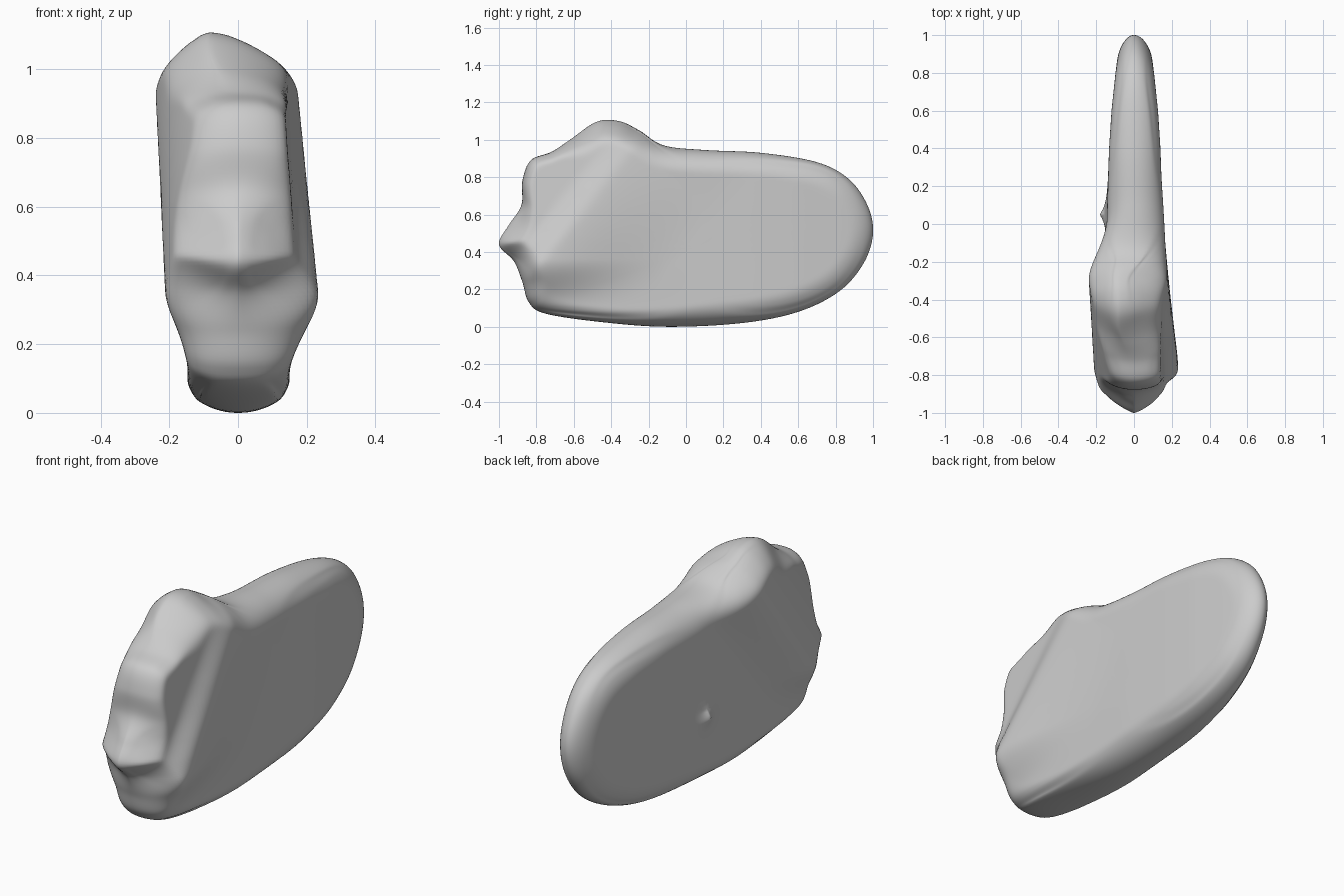
import bpy, bmesh, math
from mathutils import Vector

if "Cube" in bpy.data.objects:
    bpy.data.objects.remove(bpy.data.objects["Cube"])

# Side outline as (y, z), running from the tail over the top to the nose and back underneath
OUTLINE = [(1, .5), (.97, .65), (.87, .79), (.7, .88), (.4, .93), (.1, .945), (-.12, .97),
           (-.25, 1.05), (-.36, 1.1), (-.48, 1.095), (-.62, 1), (-.72, .935), (-.83, .89),
           (-.875, .78), (-.88, .65), (-.95, .54), (-1, .44), (-.92, .35), (-.875, .24),
           (-.84, .13), (-.75, .07), (-.45, .025), (-.1, 0), (.3, .02), (.6, .08),
           (.82, .19), (.95, .34)]
CENTRE = Vector((.05, .42))
BUMP = Vector((.05, .37))
RIDGE_TOP, RIDGE_END = Vector((-.27, .96)), Vector((-.8, .3))
RINGS, STEPS = 44, 8


def smooth(a, b, v):
    t = min(max((v - a) / (b - a), 0), 1)
    return t * t * (3 - 2 * t)


def mix(a, b, t):
    return a + (b - a) * t


def keys(table, v):
    """Piecewise linear lookup."""
    for (a, p), (b, q) in zip(table, table[1:]):
        if v <= b:
            return mix(p, q, max(0, (v - a) / (b - a)))
    return table[-1][1]


def closed_spline(points, steps):
    """Sample a closed Catmull-Rom curve."""
    pts, out = [Vector(p) for p in points], []
    for i in range(len(pts)):
        a, b, c, d = (pts[(i + k) % len(pts)] for k in (-1, 0, 1, 2))
        for j in range(steps):
            t = j / steps
            out.append((b * 2 + (c - a) * t + (a * 2 - b * 5 + c * 4 - d) * t ** 2
                        + (b * 3 - a - c * 3 + d) * t ** 3) / 2)
    return out


def half_width(p, right):
    """Width of one side: slim body, flared cheek behind the ridge, tapered head ahead of it."""
    body = keys([(-.2, .155), (.1, .15), (.4, .14), (.6, .127), (.8, .106), (1, .08)], p.x)
    axis = RIDGE_END - RIDGE_TOP
    along = min(max((p - RIDGE_TOP).dot(axis) / axis.length_squared, 0), 1)
    ahead = (p - RIDGE_TOP).dot(Vector((axis.y, -axis.x)).normalized())
    front = max(ahead, 0)
    if right:
        cheek = mix(.172, .24, along)
        head = cheek - mix(.02, .06, along) * smooth(0, .15, ahead) - .08 * front
        blend = smooth(-.55, 0, ahead)
    else:
        cheek = mix(.242, .21, along)
        head = cheek - .1 * front - .55 * front ** 2
        blend = smooth(-.32, 0, ahead)
        body = body - .008
    flared = head if ahead > 0 else mix(body, cheek, blend)
    return mix(min(body, .15), flared, smooth(.1, .36, p.y))


def side_x(p, rim_distance, right):
    """Signed x of the surface at side position p."""
    crown = smooth(.9, 1.06, p.y) * smooth(-.1, -.3, p.x)
    panel = smooth(-.5, -.7, p.x) * smooth(.45, .6, p.y)
    nose = smooth(-.72, -.9, p.x) * smooth(.22, .36, p.y) * smooth(.72, .52, p.y)
    sole = smooth(.3, -.5, p.x) * smooth(.25, .1, p.y)
    radius = mix(mix(mix(mix(.13, .08, sole), .055, panel), .13, crown), .11, nose)
    power = mix(mix(2, 1.5, crown), 1.25, nose)
    u = min(rim_distance / radius, 1)
    bulge = (1 - (1 - u) ** power) ** (1 / power)
    width = half_width(p, right)
    if not right:
        width += .045 * math.exp(-(p - BUMP).length / .045)
    return mix(-.08 * crown, width if right else -width, bulge)


# Main body: both sides are swept inwards from a shared rim
outline = closed_spline(OUTLINE, STEPS)
count = len(outline)
bm = bmesh.new()
rim = [bm.verts.new((side_x(p, 0, True), p.x, p.y)) for p in outline]
for right in (True, False):
    previous = rim
    for k in range(1, RINGS):
        scale = 1 - (k / RINGS) ** 1.8
        ring = []
        for q in outline:
            p = CENTRE + (q - CENTRE) * scale
            distance = min((p - o).length for o in outline)
            ring.append(bm.verts.new((side_x(p, distance, right), p.x, p.y)))
        for i in range(count):
            j = (i + 1) % count
            bm.faces.new((previous[i], previous[j], ring[j], ring[i]))
        previous = ring
    middle = bm.verts.new((side_x(CENTRE, 1, right), CENTRE.x, CENTRE.y))
    for i in range(count):
        bm.faces.new((previous[i], previous[(i + 1) % count], middle))

# Soften the surface while the rim stays in place
rim_set = set(rim)
free = [v for v in bm.verts if v not in rim_set]
for _ in range(3):
    bmesh.ops.smooth_vert(bm, verts=free, factor=.4, use_axis_x=True)
bmesh.ops.recalc_face_normals(bm, faces=bm.faces)
for face in bm.faces:
    face.smooth = True

mesh = bpy.data.meshes.new("smooth_body")
bm.to_mesh(mesh)
bm.free()
body = bpy.data.objects.new("smooth_body", mesh)
bpy.context.collection.objects.link(body)

# Plain grey finish
grey = bpy.data.materials.new("plain_grey")
grey.use_nodes = True
grey.diffuse_color = (.6, .6, .6, 1)
grey.node_tree.nodes["Principled BSDF"].inputs["Base Color"].default_value = (.6, .6, .6, 1)
mesh.materials.append(grey)
